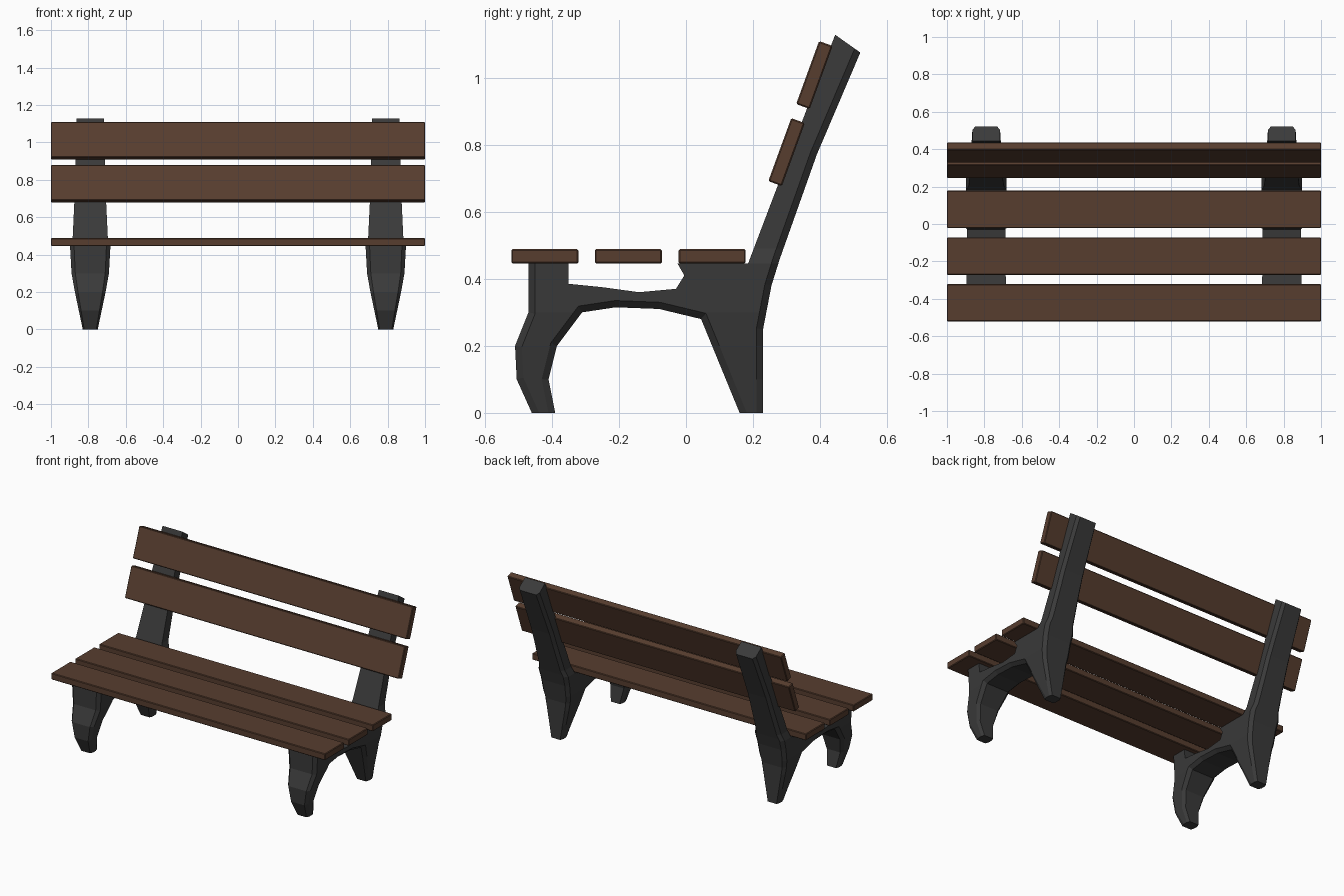
import bpy, bmesh
from math import radians
from mathutils import Vector

if "Cube" in bpy.data.objects:
    bpy.data.objects.remove(bpy.data.objects["Cube"])


def material(name, color):
    m = bpy.data.materials.new(name)
    m.diffuse_color = (*color, 1)
    m.use_nodes = True
    m.node_tree.nodes["Principled BSDF"].inputs["Base Color"].default_value = m.diffuse_color
    return m


wood = material("brown_wood", (0.095, 0.047, 0.028))
iron = material("dark_iron", (0.042, 0.042, 0.042))


def add_object(name, bm, mat):
    bmesh.ops.recalc_face_normals(bm, faces=bm.faces)
    me = bpy.data.meshes.new(name)
    bm.to_mesh(me)
    bm.free()
    me.materials.append(mat)
    ob = bpy.data.objects.new(name, me)
    bpy.context.collection.objects.link(ob)
    return ob


# Planks: long boards with a small chamfer
def plank(name, y, z, tilt=0):
    bm = bmesh.new()
    bmesh.ops.create_cube(bm, size=1)
    bmesh.ops.scale(bm, verts=bm.verts, vec=(2, 0.2, 0.043))
    bmesh.ops.bevel(bm, geom=bm.edges[:], offset=0.004, segments=1, affect='EDGES')
    ob = add_object(name, bm, wood)
    ob.location = (0, y, z)
    ob.rotation_euler.x = radians(tilt)


for i, y in enumerate((-0.421, -0.172, 0.078)):
    plank(f"seat_plank_{i + 1}", y, 0.467)
for i, (y, z) in enumerate(((0.300, 0.778), (0.383, 1.008))):
    plank(f"back_plank_{i + 1}", y, z, 70)

# Side frame outline (y, z): front leg, underside, rear leg, back post, seat supports
outline = [
    (-0.47, 0.445), (-0.47, 0.3), (-0.51, 0.2), (-0.505, 0.1), (-0.46, 0),
    (-0.39, 0), (-0.41, 0.1), (-0.385, 0.2), (-0.31, 0.3), (-0.21, 0.315),
    (-0.08, 0.31), (0.045, 0.28), (0.16, 0), (0.23, 0), (0.23, 0.25),
    (0.255, 0.38), (0.28, 0.46), (0.39, 0.77), (0.52, 1.075), (0.445, 1.128),
    (0.415, 1.05), (0.185, 0.445), (-0.025, 0.445), (-0.005, 0.41), (-0.03, 0.37),
    (-0.14, 0.36), (-0.25, 0.375), (-0.35, 0.385), (-0.35, 0.445)]

# Half thickness of the frame by height
taper = [(0, 0.04), (0.1, 0.061), (0.2, 0.082), (0.3, 0.1), (0.445, 0.108),
         (0.49, 0.094), (0.68, 0.085), (1.2, 0.071)]


def half_width(z):
    for (z0, w0), (z1, w1) in zip(taper, taper[1:]):
        if z <= z1:
            return w0 + (w1 - w0) * (z - z0) / (z1 - z0)
    return taper[-1][1]


bm = bmesh.new()
n = len(outline)
left = [bm.verts.new((-0.1, y, z)) for y, z in outline]
right = [bm.verts.new((0.1, y, z)) for y, z in outline]
bm.faces.new(left)
bm.faces.new(right[::-1])
for i in range(n):
    j = (i + 1) % n
    bm.faces.new((left[i], right[i], right[j], left[j]))

# Chamfer the legs, underside and rear of the post, but not the feet bottoms
chamfer = [bm.edges.get((s[i], s[i + 1])) for s in (left, right)
           for i in range(18) if i not in (4, 12)]
bmesh.ops.recalc_face_normals(bm, faces=bm.faces)
bmesh.ops.bevel(bm, geom=chamfer, offset=0.02, segments=1, affect='EDGES')

# Cut at the taper heights, then taper the thickness
for z, _ in taper[1:-1]:
    bmesh.ops.bisect_plane(bm, geom=bm.verts[:] + bm.edges[:] + bm.faces[:], dist=1e-4,
                           plane_co=(0, 0, z), plane_no=(0, 0, 1))
bmesh.ops.triangulate(bm, faces=[f for f in bm.faces if len(f.verts) > 4])
for v in bm.verts:
    v.co.x = v.co.x * half_width(v.co.z) / 0.1 - 0.79

frame = add_object("side_frames", bm, iron)
frame.modifiers.new("mirror", 'MIRROR').use_axis = (True, False, False)
